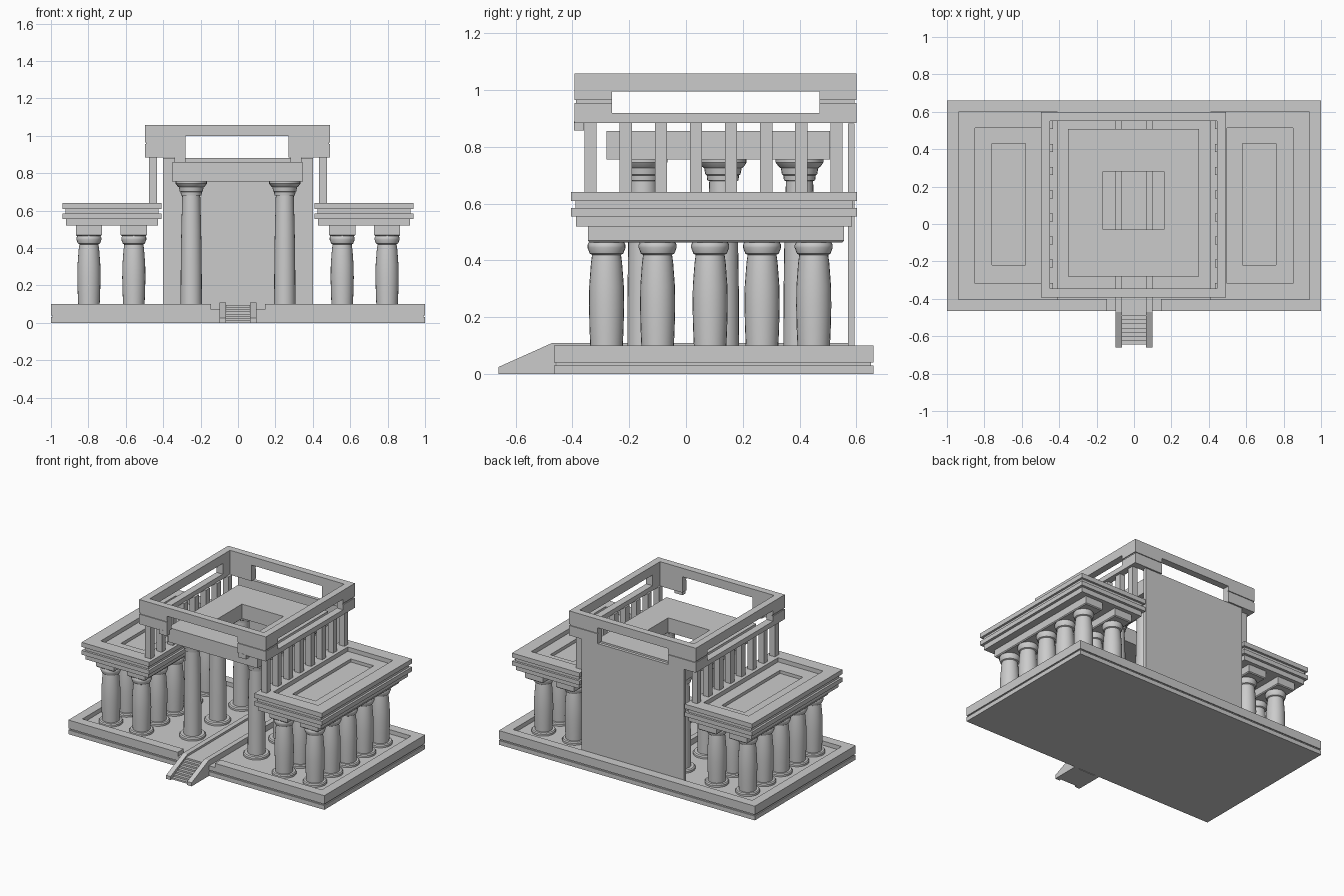
import bpy, bmesh, math

if "Cube" in bpy.data.objects:
    bpy.data.objects.remove(bpy.data.objects["Cube"])


def finish(name, bm, smooth=False):
    bmesh.ops.recalc_face_normals(bm, faces=bm.faces[:])
    me = bpy.data.meshes.new(name)
    bm.to_mesh(me)
    bm.free()
    ob = bpy.data.objects.new(name, me)
    bpy.context.collection.objects.link(ob)
    if smooth:
        bpy.ops.object.select_all(action='DESELECT')
        ob.select_set(True)
        bpy.context.view_layer.objects.active = ob
        bpy.ops.object.shade_smooth_by_angle(angle=math.radians(35))
    return ob


def loft(name, rect, steps, closed=False, inner=None):
    """Stack of rectangles: each step is (inset, z) or (inset, z, True) for the inner rectangle."""
    bm = bmesh.new()
    rings = []
    for s in steps:
        x0, x1, y0, y1 = inner if len(s) > 2 else rect
        d, z = s[0], s[1]
        rings.append([bm.verts.new(c) for c in ((x0 + d, y0 + d, z), (x1 - d, y0 + d, z),
                                                (x1 - d, y1 - d, z), (x0 + d, y1 - d, z))])
    pairs = list(zip(rings, rings[1:]))
    if closed:
        pairs.append((rings[-1], rings[0]))
    else:
        bm.faces.new(rings[0])
        bm.faces.new(rings[-1])
    for a, b in pairs:
        for i in range(4):
            j = (i + 1) % 4
            bm.faces.new((a[i], a[j], b[j], b[i]))
    return finish(name, bm)


def box(name, x0, x1, y0, y1, z0, z1):
    return loft(name, (x0, x1, y0, y1), [(0, z0), (0, z1)])


def prism(name, pts, x0, x1):
    """Extrude a (y, z) outline along x."""
    bm = bmesh.new()
    a = [bm.verts.new((x0, y, z)) for y, z in pts]
    b = [bm.verts.new((x1, y, z)) for y, z in pts]
    bm.faces.new(a)
    bm.faces.new(b)
    for i in range(len(pts)):
        j = (i + 1) % len(pts)
        bm.faces.new((a[i], a[j], b[j], b[i]))
    return finish(name, bm)


def lathe(name, prof, x, y, n=24):
    bm = bmesh.new()
    rings = [[bm.verts.new((x + r * math.cos(2 * math.pi * k / n),
                            y + r * math.sin(2 * math.pi * k / n), z)) for k in range(n)]
             for r, z in prof]
    bm.faces.new(rings[0])
    bm.faces.new(rings[-1])
    for a, b in zip(rings, rings[1:]):
        for i in range(n):
            j = (i + 1) % n
            bm.faces.new((a[i], a[j], b[j], b[i]))
    return finish(name, bm, True)


def cut(ob, cutter):
    m = ob.modifiers.new("cut", 'BOOLEAN')
    m.operation, m.solver, m.object = 'DIFFERENCE', 'EXACT', cutter
    cutter.hide_render = True
    cutter.hide_set(True)


# Platform with groove, raised rim and front gap
base = loft("platform", (-1, 1, -0.465, 0.66),
            [(0, 0), (0, 0.03), (0.008, 0.03), (0.008, 0.04), (0, 0.04), (0, 0.1),
             (0.065, 0.1), (0.065, 0.07)])
cut(base, box("rim_gap_cutter", -0.145, 0.145, -0.6, -0.39, 0.0705, 0.2))

# Entrance stair, walkway and curbs
n, y0, y1, top = 8, -0.645, -0.47, 0.095
stair = [(y0, 0)]
for i in range(n):
    y = y0 + (y1 - y0) * i / n
    stair += [(y, top * i / n), (y, top * (i + 1) / n)] if i else [(y, top / n)]
    stair.append((y + (y1 - y0) / n, top * (i + 1) / n))
stair = [p for i, p in enumerate(stair) if i == 0 or p != stair[i - 1]]
clean = []
for p in stair:
    if not clean or abs(p[0] - clean[-1][0]) + abs(p[1] - clean[-1][1]) > 1e-6:
        clean.append(p)
prism("stair", clean + [(y1, 0)], -0.065, 0.065)
box("walkway", -0.065, 0.065, -0.47, 0.57, 0.06, 0.095)
for s in (-1, 1):
    prism("curb", [(-0.66, 0), (-0.66, 0.025), (-0.47, 0.11), (0.57, 0.11), (0.57, 0.06),
                   (-0.46, 0.06), (-0.46, 0)], s * 0.065, s * 0.1)

# Rear wall
box("rear_wall", -0.4, 0.4, 0.57, 0.593, 0.065, 0.882)

# Column profiles
short = [(0.078, 0.065), (0.078, 0.083), (0.072, 0.09), (0.057, 0.09), (0.060, 0.16), (0.062, 0.24),
         (0.061, 0.31), (0.055, 0.39), (0.051, 0.42), (0.059, 0.424), (0.067, 0.445),
         (0.067, 0.455), (0.06, 0.468)]
tall = [(0.085, 0.065), (0.085, 0.083), (0.078, 0.09), (0.057, 0.09), (0.056, 0.3), (0.053, 0.5),
        (0.048, 0.68), (0.055, 0.682), (0.057, 0.70), (0.062, 0.703), (0.066, 0.725),
        (0.073, 0.73), (0.084, 0.745), (0.084, 0.755)]

for s in (-1, 1):
    # Side aisles: two rows of short columns with beams
    for x in (0.557, 0.797):
        for y in (-0.28, -0.1, 0.085, 0.268, 0.45):
            lathe("short_column", short, s * x, y)
        loft("aisle_beam", (s * x - 0.07, s * x + 0.07, -0.345, 0.557),
             [(0.006, 0.464), (0, 0.47), (0, 0.523)])
    # Aisle roof: stacked ledges, sunken top and slot
    a, b = sorted((s * 0.41, s * 0.938))
    c, d = sorted((s * 0.58, s * 0.76))
    loft("aisle_roof", (a, b, -0.405, 0.602),
         [(0.018, 0.52), (0.018, 0.555), (0, 0.555), (0, 0.585), (0.015, 0.585), (0.015, 0.61),
          (0, 0.61), (0, 0.642), (0.05, 0.642), (0.088, 0.642), (0.088, 0.612),
          (0, 0.612, True), (0, 0.59, True)], inner=(c, d, -0.22, 0.43))
    # Tall central columns
    for y in (-0.15, 0.13, 0.4):
        lathe("tall_column", tall, s * 0.25, y)
    # Clerestory posts
    a, b = sorted((s * 0.432, s * 0.475))
    for i in range(8):
        y = -0.336 + i * 0.1237
        box("clerestory_post", a, b, y - 0.0215, y + 0.0215, 0.635, 0.89)
    # Hanging ends of the broken front lintel
    a, b = sorted((s * 0.28, s * 0.34))
    box("lintel_end", a, b, -0.394, -0.36, 0.858, 0.89)

# Central ceiling slab with light well
loft("ceiling_slab", (-0.352, 0.348, -0.28, 0.508),
     [(0, 0.755), (0, 0.857), (0, 0.857, True), (0, 0.755, True)],
     closed=True, inner=(-0.165, 0.16, -0.03, 0.28))

# Upper frame with window openings on all sides
frame = loft("upper_frame", (-0.497, 0.493, -0.393, 0.6),
             [(0, 0.885), (0, 0.955), (0.006, 0.955), (0.006, 0.965), (0, 0.965), (0, 1.058),
              (0.049, 1.058), (0.049, 0.885)], closed=True)
cut(frame, box("side_window_cutter", -0.7, 0.7, -0.26, 0.47, 0.92, 0.995))
cut(frame, box("front_window_cutter", -0.28, 0.27, -0.7, 0.8, 0.8, 0.998))
